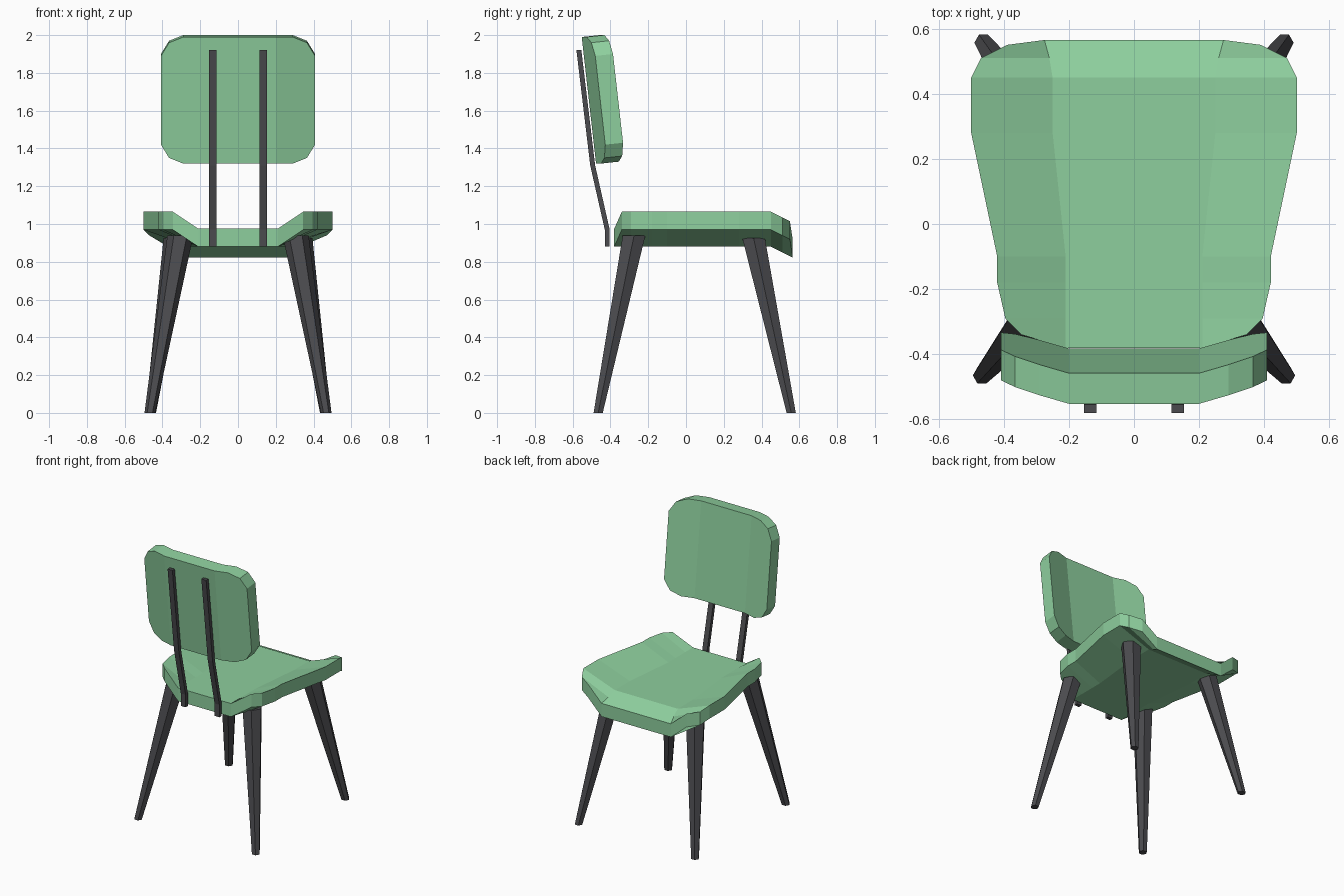
import bpy, bmesh, math
from mathutils import Vector

if "Cube" in bpy.data.objects:
    bpy.data.objects.remove(bpy.data.objects["Cube"])


def material(name, rgb):
    m = bpy.data.materials.new(name)
    m.diffuse_color = (*rgb, 1)
    m.use_nodes = True
    m.node_tree.nodes["Principled BSDF"].inputs["Base Color"].default_value = m.diffuse_color
    return m


GREEN = material("soft green", (0.27, 0.62, 0.34))
DARK = material("charcoal", (0.07, 0.07, 0.077))


def skin(name, rings, mat, closed_loop=True):
    """Join equal-length rings of points into a capped solid."""
    bm = bmesh.new()
    vs = [[bm.verts.new(p) for p in ring] for ring in rings]
    n = len(rings[0])
    for a, b in zip(vs, vs[1:]):
        for i in range(n):
            j = (i + 1) % n
            bm.faces.new((a[i], a[j], b[j], b[i]))
    bm.faces.new(vs[0])
    bm.faces.new(vs[-1])
    bmesh.ops.recalc_face_normals(bm, faces=bm.faces)
    me = bpy.data.meshes.new(name)
    bm.to_mesh(me)
    bm.free()
    me.materials.append(mat)
    ob = bpy.data.objects.new(name, me)
    bpy.context.collection.objects.link(ob)
    return ob


def slab(name, grid, offset, mat):
    """Thick sheet: a grid of points plus its copy moved by offset."""
    bm = bmesh.new()
    off = Vector(offset)
    a = [[bm.verts.new(p) for p in row] for row in grid]
    b = [[bm.verts.new(Vector(p) + off) for p in row] for row in grid]
    R, C = len(grid), len(grid[0])
    for g in (a, b):
        for r in range(R - 1):
            for c in range(C - 1):
                bm.faces.new((g[r][c], g[r][c + 1], g[r + 1][c + 1], g[r + 1][c]))
    rim = ([(0, c) for c in range(C)] + [(r, C - 1) for r in range(1, R)]
           + [(R - 1, c) for c in range(C - 2, -1, -1)] + [(r, 0) for r in range(R - 2, 0, -1)])
    for (r, c), (s, d) in zip(rim, rim[1:] + rim[:1]):
        bm.faces.new((a[r][c], a[s][d], b[s][d], b[r][c]))
    bmesh.ops.recalc_face_normals(bm, faces=bm.faces)
    me = bpy.data.meshes.new(name)
    bm.to_mesh(me)
    bm.free()
    me.materials.append(mat)
    ob = bpy.data.objects.new(name, me)
    bpy.context.collection.objects.link(ob)
    return ob


# Seat: flat middle, raised sides, lip dropping at +y end
# rows: inner x, inner y, edge x, edge y
rows = [(0.21, -0.38, 0.345, -0.34), (0.21, -0.29, 0.395, -0.29),
        (0.21, -0.18, 0.42, -0.18), (0.21, -0.10, 0.42, -0.10),
        (0.25, 0.28, 0.50, 0.28), (0.25, 0.45, 0.50, 0.45),
        (0.26, 0.51, 0.47, 0.51), (0.275, 0.565, 0.39, 0.55)]


def seat_z(base, y):
    return base - 0.5 * max(0, y - 0.45)


grid = []
for xi, yi, xe, ye in rows:
    zi, ze = seat_z(0.975, yi), seat_z(1.065, ye)
    grid.append([(-xe, ye, ze), (-xi, yi, zi), (xi, yi, zi), (xe, ye, ze)])
slab("seat", grid, (0, 0, -0.095), GREEN)

# Backrest: rounded panel, tilted back, sides bent forward
half = [(0.20, 0), (0.29, 0), (0.365, 0.03), (0.408, 0.10)]   # x, corner inset
cols = [(-x, i) for x, i in reversed(half)] + half
grid = []
for x, inset in cols:
    col = []
    for z in (1.32 + inset, 1.99 - inset):
        y = -0.552 + (1.99 - z) * 0.113 + max(0, abs(x) - 0.2) * 0.29
        col.append((x, y, z))
    grid.append(col)
slab("backrest", grid, (0, 0.094, 0.01), GREEN)

# Two bent support bars behind the backrest
bar = [(-0.43, 0.88), (-0.43, 0.97), (-0.507, 1.31), (-0.58, 1.92)]
for side, s in (("left", -1), ("right", 1)):
    rings = []
    for y, z in bar:
        x0, x1 = s * 0.134 - 0.019, s * 0.134 + 0.019
        rings.append([(x0, y, z), (x1, y, z), (x1, y + 0.026, z), (x0, y + 0.026, z)])
    skin(side + "_back_bar", rings, DARK)

# Tapered six-sided splayed legs
legs = {"back_leg": ((0.305, -0.275, 0.94), (0.467, -0.465, 0)),
        "front_leg": ((0.325, 0.358, 0.925), (0.462, 0.557, 0))}
for name, (top, foot) in legs.items():
    for side, s in (("left", -1), ("right", 1)):
        rings = []
        for (x, y, z), r in ((foot, 0.028), (top, 0.069)):
            rings.append([(s * (x + r * math.cos(k * math.pi / 3)),
                           y + r * math.sin(k * math.pi / 3), z) for k in range(6)])
        skin(side + "_" + name, rings, DARK)
